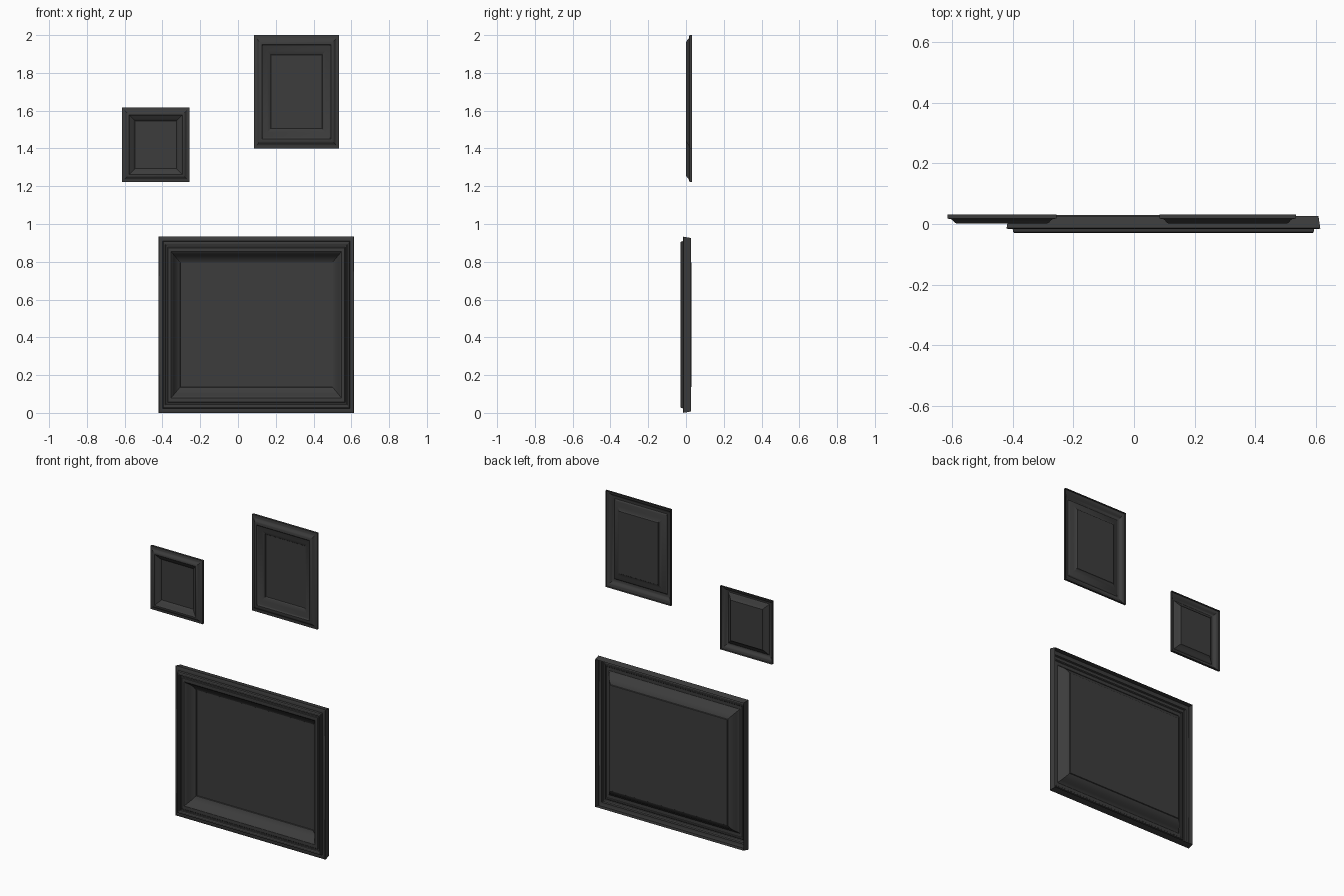
import bpy, bmesh, math

if "Cube" in bpy.data.objects:
    bpy.data.objects.remove(bpy.data.objects["Cube"])

dark = bpy.data.materials.new("dark_grey")
dark.diffuse_color = (0.045, 0.045, 0.045, 1)
dark.use_nodes = True
dark.node_tree.nodes["Principled BSDF"].inputs["Base Color"].default_value = dark.diffuse_color


def picture_frame(name, x0, x1, z0, z1, profile, z_scale):
    """Mitred moulding swept round a rectangle; profile = (inset, y) from back edge to panel."""
    bm = bmesh.new()
    rings = []
    for inset, y in profile:
        dx, dz = inset, inset * z_scale
        corners = [(x0 + dx, z0 + dz), (x1 - dx, z0 + dz),
                   (x1 - dx, z1 - dz), (x0 + dx, z1 - dz)]
        rings.append([bm.verts.new((x, y, z)) for x, z in corners])
    for a, b in zip(rings, rings[1:]):
        for i in range(4):
            j = (i + 1) % 4
            bm.faces.new((a[i], a[j], b[j], b[i]))
    bm.faces.new(rings[-1])  # picture panel
    mesh = bpy.data.meshes.new(name)
    bm.to_mesh(mesh)
    bm.free()
    ob = bpy.data.objects.new(name, mesh)
    bpy.context.collection.objects.link(ob)
    mesh.materials.append(dark)
    bpy.ops.object.select_all(action='DESELECT')
    ob.select_set(True)
    bpy.context.view_layer.objects.active = ob
    bpy.ops.object.shade_smooth_by_angle(angle=math.radians(30))
    return ob


# Deep moulding of the large frame
deep = [(.006, .026), (0, -.014), (.003, -.016), (.02, -.016), (.022, -.027),
        (.026, -.030), (.034, -.030), (.038, -.027), (.040, -.020), (.046, -.020),
        (.049, -.024), (.066, -.024), (.072, -.019), (.078, -.008),
        (.088, .008), (.100, .020), (.113, .026), (.115, .030)]

# Shallow moulding of the two small frames, up to the inner slope
outer = [(0, .031), (0, .018), (.012, .016), (.018, .012), (.024, .005), (.031, .001)]
tall = outer + [(.042, .001), (.046, .005), (.050, .007), (.070, .014), (.087, .022), (.090, .027)]
small = outer + [(.038, .001), (.041, .005), (.044, .007), (.056, .014), (.067, .022), (.070, .027)]

picture_frame("large_frame", -.42, .614, 0, .933, deep, 1.2)
picture_frame("tall_frame", .084, .534, 1.4, 2.0, tall, 1.18)
picture_frame("small_frame", -.615, -.256, 1.222, 1.617, small, 1.02)
